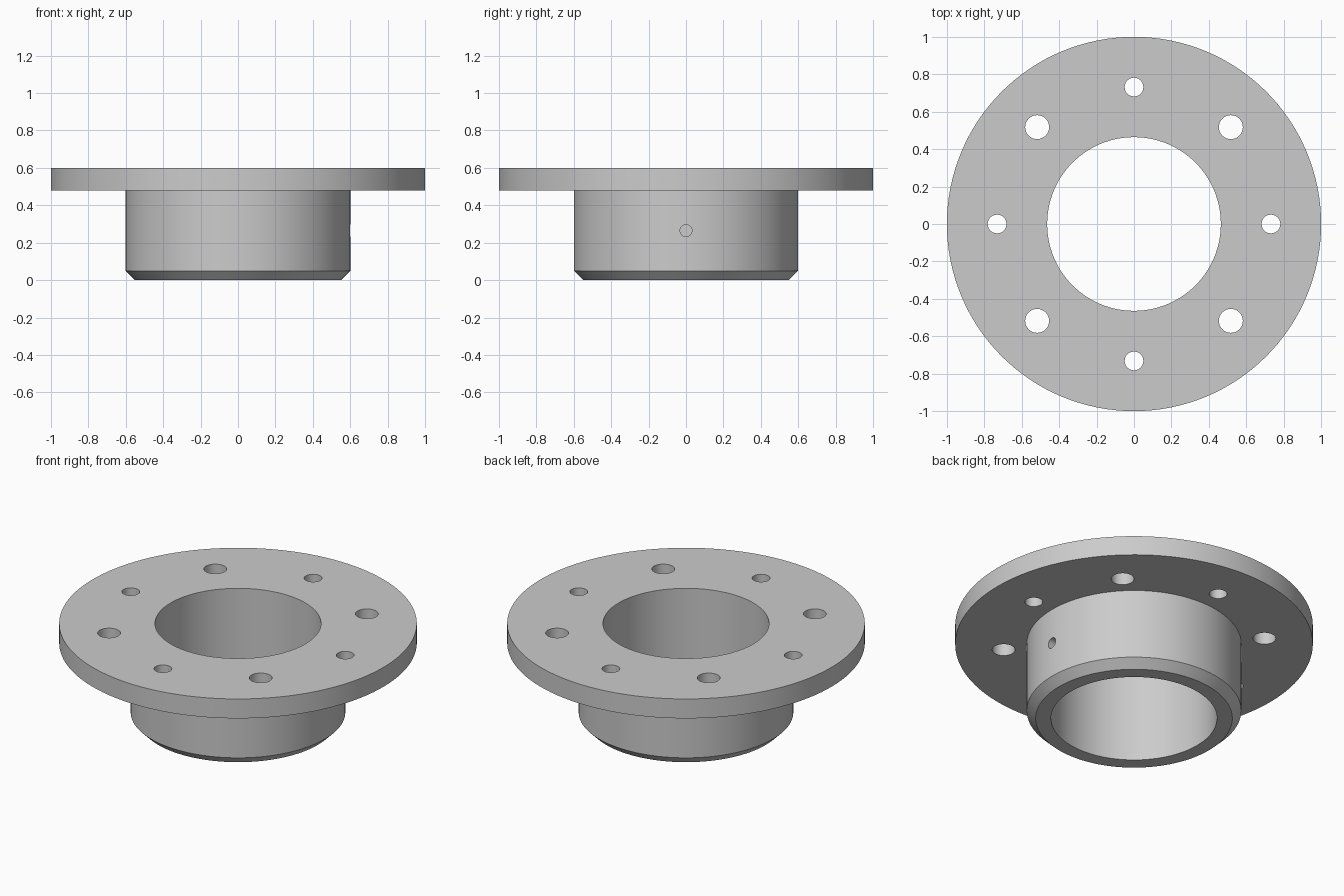
import bpy, bmesh
from math import cos, sin, pi, radians
from mathutils import Matrix

if "Cube" in bpy.data.objects:
    bpy.data.objects.remove(bpy.data.objects["Cube"])

SEG = 128

# Flanged hub: closed cross-section (radius, height) spun around z
profile = [(0.464, 0), (0.55, 0), (0.6, 0.05), (0.6, 0.48),
           (1.0, 0.48), (1.0, 0.6), (0.464, 0.6)]
bm = bmesh.new()
rings = [[bm.verts.new((r * cos(2 * pi * i / SEG), r * sin(2 * pi * i / SEG), z))
          for i in range(SEG)] for r, z in profile]
for a, b in zip(rings, rings[1:] + rings[:1]):
    for i in range(SEG):
        j = (i + 1) % SEG
        bm.faces.new((a[i], a[j], b[j], b[i]))
bmesh.ops.recalc_face_normals(bm, faces=bm.faces)
mesh = bpy.data.meshes.new("flanged_hub")
bm.to_mesh(mesh)
bm.free()
hub = bpy.data.objects.new("flanged_hub", mesh)
bpy.context.collection.objects.link(hub)

# All drill holes gathered in one cutter
cut = bmesh.new()


def drill(radius, depth, matrix):
    bmesh.ops.create_cone(cut, cap_ends=True, segments=32, radius1=radius,
                          radius2=radius, depth=depth, matrix=matrix)


# Bolt circle: alternating small and large holes through the flange
for k in range(8):
    a = k * pi / 4
    drill(0.064 if k % 2 else 0.05, 0.4,
          Matrix.Translation((0.732 * cos(a), 0.732 * sin(a), 0.54)))

# Set-screw hole through the hub wall on the right
drill(0.032, 0.4, Matrix.Translation((0.54, 0, 0.265)) @ Matrix.Rotation(pi / 2, 4, 'Y'))

cut_mesh = bpy.data.meshes.new("hole_cutter")
cut.to_mesh(cut_mesh)
cut.free()
cutter = bpy.data.objects.new("hole_cutter", cut_mesh)
bpy.context.collection.objects.link(cutter)
cutter.hide_render = True

# Apply the cut, then smooth the round walls
bpy.context.view_layer.objects.active = hub
hub.select_set(True)
mod = hub.modifiers.new("holes", 'BOOLEAN')
mod.operation = 'DIFFERENCE'
mod.solver = 'EXACT'
mod.object = cutter
bpy.ops.object.modifier_apply(modifier=mod.name)
bpy.data.objects.remove(cutter)
bpy.ops.object.shade_smooth_by_angle(angle=radians(30))
